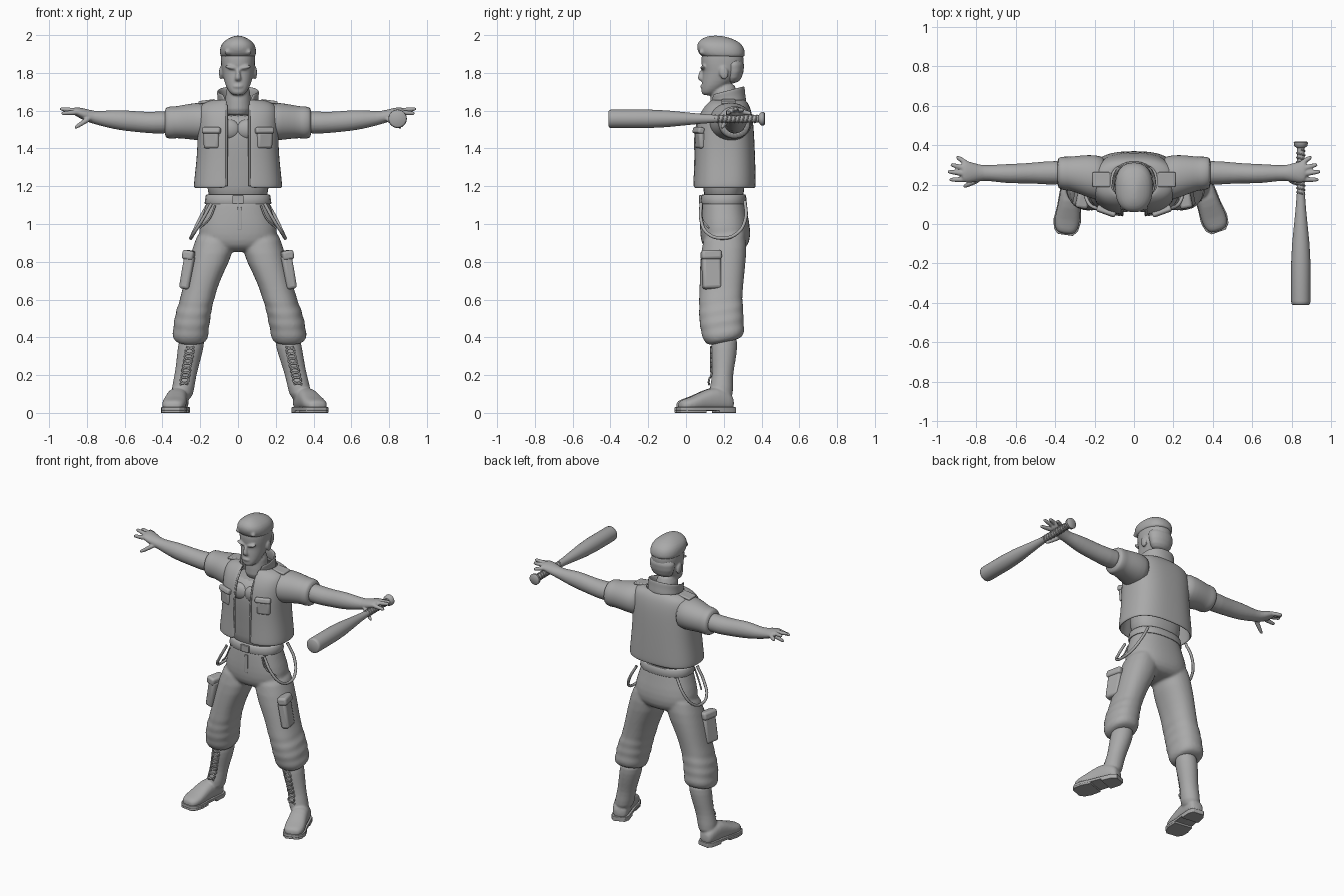
import bpy, bmesh, math
from mathutils import Vector as V, Matrix, Euler

cube = bpy.data.objects.get("Cube")
if cube:
    bpy.data.objects.remove(cube)

grey = bpy.data.materials.new("plain grey")
grey.use_nodes = True
grey.diffuse_color = (0.4, 0.4, 0.4, 1)
grey.node_tree.nodes["Principled BSDF"].inputs["Base Color"].default_value = (0.4, 0.4, 0.4, 1)


def power(t, e):
    return math.copysign(abs(t) ** e, t)


def ring(c, u, v, e=1.0, gap=0.0, n=24):
    """Superellipse outline that starts at -v; gap leaves it open there."""
    c, u, v = V(c), V(u), V(v)
    a0 = math.asin(min(1, gap / u.length) ** (1 / e)) if gap else 0
    steps = n - 1 if gap else n
    angles = [a0 + (math.tau - 2 * a0) * i / steps for i in range(n)]
    return [c + u * power(math.sin(a), e) - v * power(math.cos(a), e) for a in angles]


def loft(bm, rings, closed=True):
    rows = [[bm.verts.new(p) for p in r] for r in rings]
    n = len(rows[0])
    for a, b in zip(rows, rows[1:]):
        for i in range(n if closed else n - 1):
            j = (i + 1) % n
            bm.faces.new((a[i], a[j], b[j], b[i]))
    if closed:
        bm.faces.new(rows[0])
        bm.faces.new(rows[-1])


def stack(bm, rows, e=1.0, gap=0.0, tilt=0.0):
    """Upright form from rows of height, half width, front, back, centre x."""
    rings = []
    for z, rx, yf, yb, *cx in rows:
        x = cx[0] if cx else 0
        rings.append(ring((x, (yf + yb) / 2, z), (rx, 0, 0), (0, (yb - yf) / 2, tilt), e, gap))
    loft(bm, rings, not gap)


def sideways(bm, rows, s, e=1.0):
    """Form along x from rows of x, front, back, bottom, top."""
    loft(bm, [ring((s * x, (y0 + y1) / 2, (z0 + z1) / 2), (0, 0, (z1 - z0) / 2),
                   (0, (y1 - y0) / 2, 0), e) for x, y0, y1, z0, z1 in rows])


def tube(bm, p0, p1, r0, r1):
    p0, p1 = V(p0), V(p1)
    d = (p1 - p0).normalized()
    u = d.cross(V((0.1, 0.1, 1))).normalized()
    w = d.cross(u)
    stops = [(0, r0 * 0.6), (0.08, r0), (0.5, (r0 + r1) / 2), (0.9, r1), (1, r1 * 0.5)]
    loft(bm, [ring(p0.lerp(p1, t), u * r, w * r, n=12) for t, r in stops])


def ball(bm, loc, size, rot=(0, 0, 0)):
    m = Matrix.LocRotScale(V(loc), Euler(rot), V(size))
    bmesh.ops.create_uvsphere(bm, u_segments=20, v_segments=12, radius=1, matrix=m)


def finish(name, bm, voxel=0, subsurf=1, solid=0, bevel=0, relax=3):
    bmesh.ops.recalc_face_normals(bm, faces=bm.faces)
    me = bpy.data.meshes.new(name)
    bm.to_mesh(me)
    bm.free()
    me.materials.append(grey)
    ob = bpy.data.objects.new(name, me)
    bpy.context.collection.objects.link(ob)
    bpy.ops.object.select_all(action="DESELECT")
    ob.select_set(True)
    bpy.context.view_layer.objects.active = ob
    bpy.ops.object.shade_smooth_by_angle(angle=math.radians(50))
    if solid:
        m = ob.modifiers.new("thickness", "SOLIDIFY")
        m.thickness, m.offset = solid, 0
    if bevel:
        m = ob.modifiers.new("bevel", "BEVEL")
        m.width, m.segments = bevel, 3
    if subsurf:
        ob.modifiers.new("round", "SUBSURF").levels = subsurf
    if voxel:
        m = ob.modifiers.new("merge", "REMESH")
        m.mode, m.voxel_size, m.use_smooth_shade = "VOXEL", voxel, True
        m = ob.modifiers.new("relax", "SMOOTH")
        m.iterations = relax
    return ob


def box(name, loc, size, rot=(0, 0, 0), bevel=0.008):
    bm = bmesh.new()
    bmesh.ops.create_cube(bm, size=1, matrix=Matrix.LocRotScale(V(loc), Euler(rot), V(size)))
    return finish(name, bm, subsurf=0, bevel=bevel)


def cord(name, points, r):
    cu = bpy.data.curves.new(name, "CURVE")
    cu.dimensions, cu.bevel_depth, cu.bevel_resolution, cu.resolution_u = "3D", r, 2, 6
    sp = cu.splines.new("BEZIER")
    sp.bezier_points.add(len(points) - 1)
    for b, p in zip(sp.bezier_points, points):
        b.co, b.handle_left_type, b.handle_right_type = p, "AUTO", "AUTO"
    cu.materials.append(grey)
    bpy.context.collection.objects.link(bpy.data.objects.new(name, cu))


# Head with neck, brow, nose, lips and ears
bm = bmesh.new()
stack(bm, [(1.68, .025, .09, .15), (1.695, .045, .08, .17), (1.73, .066, .083, .22),
           (1.78, .08, .085, .28), (1.81, .086, .09, .295), (1.84, .09, .08, .305),
           (1.90, .092, .08, .308), (1.95, .08, .1, .28), (1.98, .04, .14, .23)], .9)
stack(bm, [(1.56, .085, .12, .29), (1.65, .065, .13, .275), (1.76, .066, .13, .27)])
loft(bm, [ring((0, y, z), (w, 0, 0), (0, d, 0), n=12) for z, y, w, d in
          [(1.755, .085, .012, .008), (1.768, .08, .02, .02), (1.785, .08, .013, .018),
           (1.825, .088, .01, .01)]])
ball(bm, (0, .084, 1.728), (.026, .008, .009))
for s in (-1, 1):
    ball(bm, (s * .036, .09, 1.828), (.036, .014, .01), (0, s * -.2, 0))
    ball(bm, (s * .09, .2, 1.80), (.011, .024, .036), (.2, 0, 0))
finish("head", bm, voxel=.006)

# Swept-back hair
bm = bmesh.new()
stack(bm, [(1.875, .092, .09, .312), (1.90, .097, .068, .314), (1.93, .097, .055, .31),
           (1.96, .085, .06, .29), (1.985, .05, .085, .24), (1.998, .012, .13, .18)], .85)
stack(bm, [(1.74, .06, .2, .282), (1.80, .086, .215, .308), (1.89, .096, .17, .314)])
for x in (-.06, -.03, 0, .03, .06):
    tube(bm, (x, .075, 1.9), (x * .5, .14, 1.985 - abs(x) * .2), .018, .012)
finish("hair", bm, voxel=.007, relax=2)

# Tank top and open vest
bm = bmesh.new()
stack(bm, [(1.1, .155, .095, .305), (1.2, .165, .09, .31), (1.32, .175, .08, .32),
           (1.45, .18, .068, .33), (1.53, .18, .075, .33), (1.585, .15, .105, .31)], .85)
finish("tank_top", bm)
for s in (-1, 1):
    bm = bmesh.new()
    ball(bm, (s * .055, .095, 1.5), (.07, .035, .055))
    finish("chest_" + ("right" if s < 0 else "left"), bm, subsurf=0)
bm = bmesh.new()
stack(bm, [(1.19, .228, .042, .362), (1.215, .229, .043, .364), (1.35, .212, .05, .36),
           (1.47, .208, .05, .355), (1.56, .21, .065, .348), (1.615, .205, .095, .335),
           (1.64, .175, .12, .32), (1.655, .115, .135, .305)], .75, gap=.058)
finish("vest", bm, solid=.014, subsurf=2)
bm = bmesh.new()
loft(bm, [ring((0, y, z), (w, 0, 0), (0, d, t), .9, gap=g) for z, y, w, d, t, g in
          [(1.635, .22, .105, .095, .01, .06), (1.67, .215, .1, .09, .02, .065),
           (1.705, .21, .108, .095, .025, .08)]], False)
finish("collar", bm, solid=.014, subsurf=2)
for s in (-1, 1):
    cord("vest_edge", [(s * .06, y, z) for y, z in
                       ((.045, 1.2), (.05, 1.35), (.052, 1.48), (.075, 1.57), (.115, 1.63))], .006)

# Waistband, hips and baggy trouser legs, merged
bm = bmesh.new()
stack(bm, [(1.165, .162, .09, .31), (1.10, .17, .083, .315), (1.02, .198, .075, .335),
           (.94, .215, .073, .345), (.88, .19, .085, .33), (.85, .11, .13, .28)], .85)


def shift(z):
    """The left leg stands a little wider."""
    return .04 * max(0, 1 - z / .7)


leg_rows = [(1.0, .09, .1, .31, .11), (.86, .116, .075, .325, .13), (.74, .098, .072, .312, .178),
            (.64, .09, .07, .302, .207), (.6, .094, .066, .3, .217), (.575, .087, .072, .298, .224),
            (.545, .099, .064, .306, .233), (.515, .089, .074, .3, .238), (.485, .102, .068, .31, .244),
            (.455, .09, .082, .302, .247), (.425, .099, .08, .312, .252), (.395, .092, .1, .305, .252),
            (.37, .076, .12, .29, .25)]
for s in (-1, 1):
    stack(bm, [(z, rx, yf, yb, s * cx + (shift(z) if s > 0 else 0))
               for z, rx, yf, yb, cx in leg_rows], .88, tilt=.02)
finish("trousers", bm, voxel=.009, relax=4)
bm = bmesh.new()
stack(bm, [(1.105, .174, .079, .319), (1.11, .177, .076, .322), (1.15, .171, .08, .318),
           (1.155, .166, .085, .314)], .85)
finish("belt", bm, subsurf=0)
box("belt_buckle", (0, .076, 1.13), (.06, .014, .045), bevel=.004)
box("fly", (.008, .077, 1.03), (.022, .008, .12), bevel=.003)

for s, side in ((-1, "right_"), (1, "left_")):
    # Short sleeve with turned cuff
    bm = bmesh.new()
    sideways(bm, [(.13, .12, .34, 1.44, 1.64), (.2, .12, .352, 1.44, 1.645),
                  (.27, .15, .348, 1.45, 1.635), (.33, .172, .34, 1.455, 1.622),
                  (.345, .168, .343, 1.45, 1.625), (.375, .177, .34, 1.453, 1.62),
                  (.39, .185, .333, 1.462, 1.612)], s, .95)
    finish(side + "sleeve", bm)

    # Bare arm and spread hand
    bm = bmesh.new()
    sideways(bm, [(.33, .195, .325, 1.475, 1.605), (.45, .2, .318, 1.478, 1.592),
                  (.54, .207, .308, 1.487, 1.597), (.62, .204, .305, 1.495, 1.605),
                  (.70, .213, .301, 1.512, 1.6), (.765, .222, .295, 1.53, 1.597),
                  (.81, .21, .31, 1.545, 1.612), (.855, .207, .322, 1.57, 1.62),
                  (.875, .22, .315, 1.58, 1.615)], s)
    for base, tip in (((.845, .305, 1.592), (.9, .342, 1.585)), ((.86, .282, 1.6), (.93, .302, 1.605)),
                      ((.86, .255, 1.6), (.945, .266, 1.61)), ((.85, .225, 1.592), (.937, .225, 1.585)),
                      ((.785, .225, 1.56), (.865, .188, 1.508))):
        flip = V((s, 1, 1))
        tube(bm, V(base) * flip, V(tip) * flip, .015, .011)
    finish(side + "arm", bm, voxel=.0055, relax=2)

    # Shoulder strap, chest pocket and flap
    box(side + "shoulder_strap", (s * .165, .225, 1.648), (.09, .075, .016), (0, s * .12, 0), .006)
    box(side + "chest_pocket", (s * .14, .075, 1.445), (.085, .035, .09), (.05, 0, s * .35), .014)
    box(side + "pocket_flap", (s * .14, .066, 1.495), (.1, .035, .034), (-.25, 0, s * .35), .01)

    # Cargo pocket, front pocket seam and hanging braces loop
    lean = (0, s * -.17, s * .2)
    box(side + "cargo_pocket", (s * .265, .135, .745), (.055, .1, .18), lean, .016)
    box(side + "cargo_flap", (s * .258, .133, .835), (.062, .108, .05), lean, .014)
    cord(side + "braces_loop", [(s * x, y, z) for x, y, z in
         ((.14, .08, 1.11), (.19, .08, 1.02), (.235, .115, .95), (.25, .19, .925),
          (.238, .27, .95), (.2, .315, 1.03), (.15, .312, 1.12))], .009)
    cord(side + "pocket_seam", [(s * x, y, z) for x, y, z in
         ((.12, .085, 1.1), (.15, .085, 1.03), (.2, .12, .98))], .005)

    # Tall boot: shaft and foot merged, with separate sole and heel
    bm = bmesh.new()
    stack(bm, [(z, rx, yf, yb, s * cx + (shift(z) if s > 0 else 0)) for z, rx, yf, yb, cx in
               [(.42, .07, .135, .275, .24), (.34, .069, .13, .272, .251), (.27, .063, .135, .262, .264),
                (.2, .058, .14, .248, .278), (.14, .06, .125, .25, .29), (.06, .058, .12, .25, .3)]])
    heel = V((.325, .25, 0)) if s > 0 else V((-.305, .25, 0))
    toe = V((.435, -.055, 0)) if s > 0 else V((-.35, -.065, 0))
    d = (toe - heel).normalized()
    across = V((-d.y, d.x, 0))
    outline = [(0, .035, .08), (.03, .052, .11), (.1, .056, .14), (.17, .058, .115),
               (.235, .066, .082), (.28, .058, .07), (.305, .036, .055)]
    loft(bm, [ring(heel + d * t + V((0, 0, h / 2 + .006)), across * w, (0, 0, h / 2 - .004), .8)
              for t, w, h in outline])
    finish(side + "boot", bm, voxel=.007)
    for part, first, last, low, high in (("sole", 0, 7, .012, .03), ("heel", 0, 3, 0, .03),
                                         ("tread", 3, 7, 0, .014)):
        bm = bmesh.new()
        edge = [heel + d * (t * 1.02 - .003) + across * (w * 1.06) for t, w, h in outline[first:last]]
        edge += [heel + d * (t * 1.02 - .003) - across * (w * 1.06)
                 for t, w, h in reversed(outline[first:last])]
        loft(bm, [[p + V((0, 0, z)) for p in edge] for z in (low, high)])
        finish(side + part, bm, subsurf=0, bevel=.003)

    # Criss-cross laces up the shin
    for k in (-1, 1):
        pts = []
        for i in range(9):
            z = .15 + .025 * i
            x = s * (.312 - .17 * z) + (shift(z) if s > 0 else 0)
            pts.append((x + k * (-1) ** i * .022, .133 if z > .18 else .122, z))
        cord(side + "lace", pts, .005)

# Bat below the left hand, with wound grip
bm = bmesh.new()
bat = [(-.41, .04), (-.405, .047), (-.39, .049), (-.2, .049), (-.1, .044), (0, .034), (.08, .026),
       (.16, .02), (.385, .019), (.395, .034), (.412, .036), (.418, .03)]
loft(bm, [ring((.845, y, 1.557), (r, 0, 0), (0, 0, r)) for y, r in bat])
finish("bat", bm, subsurf=0)
cord("bat_grip", [(.845 + .02 * math.cos(i * math.pi / 2), .15 + i * .0055,
                   1.557 + .02 * math.sin(i * math.pi / 2)) for i in range(42)], .004)
